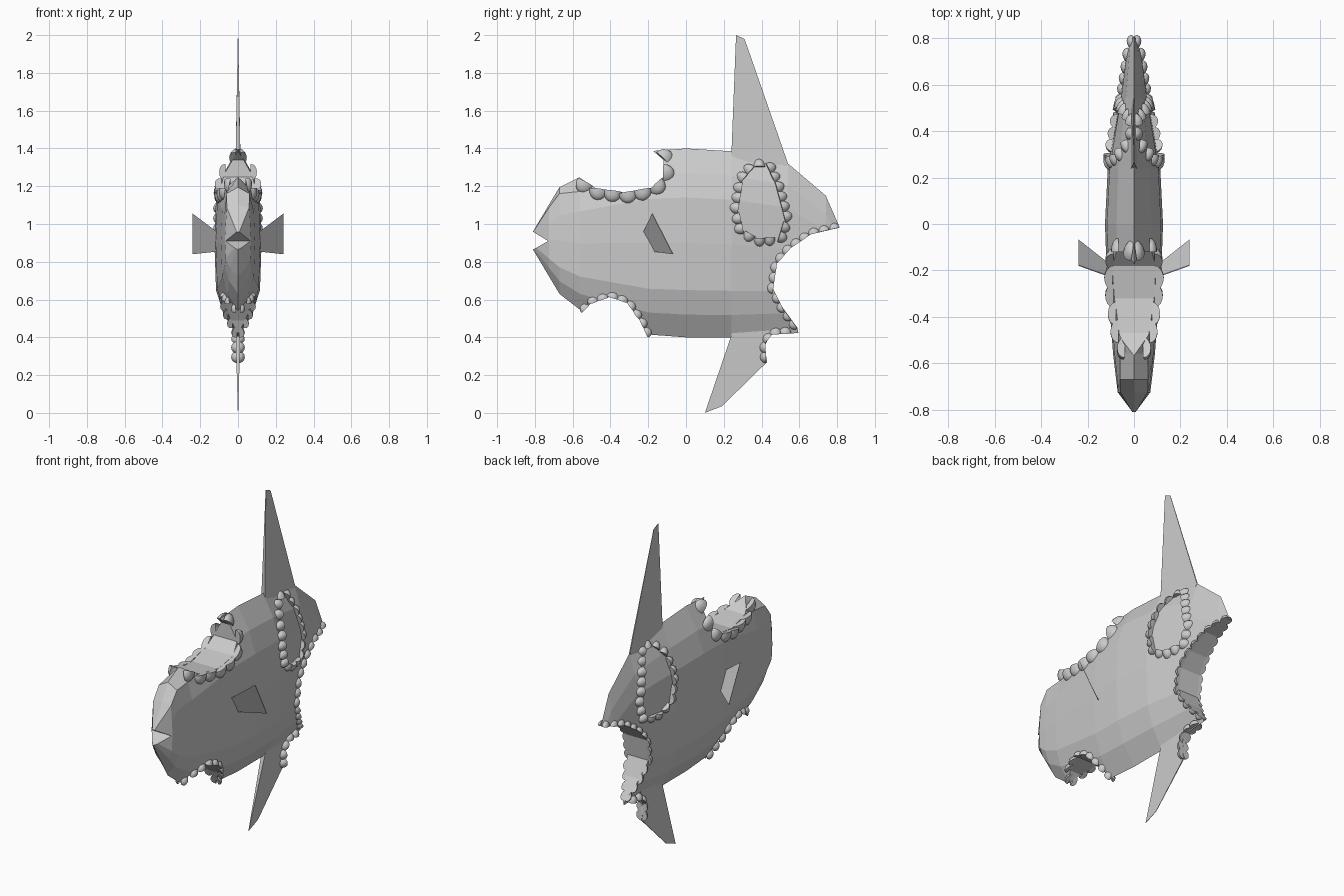
import bpy, bmesh, math
from mathutils import Vector
from mathutils.bvhtree import BVHTree

if "Cube" in bpy.data.objects:
    bpy.data.objects.remove(bpy.data.objects["Cube"])

grey = bpy.data.materials.new("pale_grey")
grey.diffuse_color = (0.6, 0.6, 0.6, 1)
grey.use_nodes = True
grey.node_tree.nodes["Principled BSDF"].inputs["Base Color"].default_value = grey.diffuse_color


def finish(name, bm, smooth=False):
    bmesh.ops.recalc_face_normals(bm, faces=bm.faces)
    me = bpy.data.meshes.new(name)
    bm.to_mesh(me)
    bm.free()
    me.materials.append(grey)
    for p in me.polygons:
        p.use_smooth = smooth
    ob = bpy.data.objects.new(name, me)
    bpy.context.collection.objects.link(ob)
    return ob


def add_slab(bm, pts):
    """Side outline of (y, z, half thickness) turned into a solid slab."""
    rows = [[bm.verts.new((s * h, y, z)) for y, z, h in pts] for s in (1, -1)]
    bm.faces.new(rows[0])
    bm.faces.new(rows[1][::-1])
    n = len(pts)
    for i in range(n):
        j = (i + 1) % n
        bm.faces.new((rows[0][i], rows[1][i], rows[1][j], rows[0][j]))


# Body: cross sections lofted along y (y, top, bottom, half width, boxiness)
stations = [(-0.81, 0.96, 0.865, 0.008, 1), (-0.725, 1.103, 0.722, 0.07, 0.9),
            (-0.67, 1.195, 0.63, 0.077, 0.7), (-0.56, 1.25, 0.545, 0.09, 0.2),
            (-0.2, 1.385, 0.415, 0.118, 0), (0, 1.40, 0.40, 0.125, 0),
            (0.24, 1.385, 0.40, 0.113, 0), (0.54, 1.32, 0.42, 0.06, 0),
            (0.74, 1.15, 0.43, 0.032, 0), (0.81, 0.99, 0.44, 0.02, 0)]
bm = bmesh.new()
rings = []
for y, top, bot, w, box in stations:
    half = [(0.6 + 0.27 * box, 0.87 + 0.1 * box), (0.93, 0.74), (1, 0.5),
            (0.93, 0.25), (0.6, 0.12)]
    sec = [(0, 1)] + half + [(0, 0)] + [(-x, z) for x, z in reversed(half)]
    rings.append([bm.verts.new((x * w, y, bot + (top - bot) * z)) for x, z in sec])
for a, b in zip(rings, rings[1:]):
    for i in range(12):
        j = (i + 1) % 12
        bm.faces.new((a[i], a[j], b[j], b[i]))
bm.faces.new(rings[0])
bm.faces.new(rings[-1][::-1])
bmesh.ops.recalc_face_normals(bm, faces=bm.faces)
surface = BVHTree.FromBMesh(bm)
body = finish("body", bm)

# Bite edges (y, z)
top_bite = [(-0.57, 1.25), (-0.47, 1.185), (-0.32, 1.165), (-0.18, 1.19),
            (-0.12, 1.25), (-0.12, 1.34), (-0.19, 1.40)]
belly_bite = [(-0.55, 0.535), (-0.5, 0.585), (-0.4, 0.615), (-0.31, 0.585),
              (-0.24, 0.49), (-0.2, 0.405)]
tail_bite = [(0.81, 0.98), (0.66, 0.945), (0.55, 0.87), (0.48, 0.79),
             (0.46, 0.66), (0.51, 0.56), (0.59, 0.45)]
fin_bite = [(0.55, 0.425), (0.46, 0.42), (0.42, 0.37), (0.425, 0.27)]
side_wound = [(0.36, 1.30), (0.30, 1.23), (0.275, 1.08), (0.30, 0.97), (0.38, 0.925),
              (0.49, 0.93), (0.52, 1.03), (0.475, 1.2), (0.43, 1.30), (0.36, 1.30)]

# Cutter for the bites and the mouth
bm = bmesh.new()
for outline in (top_bite + [(-0.21, 1.6), (-0.59, 1.6)],
                belly_bite + [(-0.19, 0.2), (-0.57, 0.2)],
                tail_bite + [(0.62, 0.3), (1, 0.3), (1, 0.98)],
                [(-0.73, 0.91), (-0.83, 0.971), (-0.83, 0.853)]):
    add_slab(bm, [(y, z, 0.4) for y, z in outline])
cutter = finish("bite_cutter", bm)
cutter.hide_render = True
cutter.hide_viewport = True
mod = body.modifiers.new("bites", 'BOOLEAN')
mod.operation = 'DIFFERENCE'
mod.solver = 'EXACT'
mod.object = cutter

# Tall top fin and bitten bottom fin
bm = bmesh.new()
add_slab(bm, [(0.24, 1.36, 0.012), (0.265, 2.0, 0.001), (0.31, 1.98, 0.001),
              (0.54, 1.32, 0.003), (0.5, 1.24, 0.015), (0.27, 1.26, 0.015)])
finish("top_fin", bm)
bm = bmesh.new()
add_slab(bm, [(0.24, 0.41, 0.012), (0.10, 0.0, 0.001), (0.19, 0.035, 0.001),
              (0.43, 0.27, 0.003), (0.415, 0.35, 0.008), (0.45, 0.42, 0.01),
              (0.45, 0.47, 0.015), (0.26, 0.47, 0.015)])
finish("bottom_fin", bm)

# Side fins: thin four-cornered plates
for side, name in ((1, "right_side_fin"), (-1, "left_side_fin")):
    bm = bmesh.new()
    quad = [(0.10, -0.23, 0.95), (0.10, -0.18, 0.855),
            (0.24, -0.07, 0.84), (0.24, -0.18, 1.055)]
    front = [bm.verts.new((side * x, y, z)) for x, y, z in quad]
    back = [bm.verts.new((side * x, y + 0.004, z)) for x, y, z in quad]
    bm.faces.new(front)
    bm.faces.new(back[::-1])
    for i in range(4):
        j = (i + 1) % 4
        bm.faces.new((front[i], back[i], back[j], front[j]))
    finish(name, bm)


def add_scale(bm, c, t, n, o, a, b, d):
    """Quarter-ellipsoid petal: a along the rim, b away from it, d outward."""
    U, V = 8, 4
    for side in (1, -1):
        def vert(u, v):
            p = (c + t * a * math.cos(u) + n * b * math.sin(u) * math.cos(v)
                 + o * d * math.sin(u) * math.sin(v))
            return bm.verts.new((p.x * side, p.y, p.z))
        ends = vert(0, 0), vert(math.pi, 0)
        grid = [[vert(math.pi * i / U, math.pi / 2 * k / V) for k in range(V + 1)]
                for i in range(1, U)]
        for g, h in zip(grid, grid[1:]):
            for k in range(V):
                bm.faces.new((g[k], g[k + 1], h[k + 1], h[k]))
        for k in range(V):
            bm.faces.new((ends[0], grid[0][k + 1], grid[0][k]))
            bm.faces.new((ends[1], grid[-1][k], grid[-1][k + 1]))
        # flat face along the rim
        bm.faces.new([ends[0]] + [g[V] for g in grid] + [ends[1]])


def rim(name, path, centre, count, a, b, d):
    """Row of petals spaced evenly along a bite edge, on both sides."""
    pts = [Vector((0, y, z)) for y, z in path]
    lens = [(q - p).length for p, q in zip(pts, pts[1:])]
    mid = Vector((0, *centre))
    bm = bmesh.new()
    for i in range(count):
        s, k = sum(lens) * (i + 0.5) / count, 0
        while s > lens[k] and k < len(lens) - 1:
            s -= lens[k]
            k += 1
        t = (pts[k + 1] - pts[k]).normalized()
        c = pts[k] + t * s
        n = Vector((0, -t.z, t.y))
        if n.dot(c - mid) < 0:
            n = -n
        probe = c + n * b * 0.4
        hit, normal, _, _ = surface.ray_cast(Vector((1, probe.y, probe.z)), Vector((-1, 0, 0)))
        o = Vector((1, 0, 0))
        if hit:
            o = (o + normal).normalized()
            n = (n - o * n.dot(o)).normalized()
            c.x = max(hit.x - 0.006, 0.004)
        else:
            c.x = 0.004
        add_scale(bm, c, t, n, o, a, b, d)
    ob = finish(name, bm, True)
    bpy.context.view_layer.objects.active = ob
    ob.select_set(True)
    bpy.ops.object.shade_smooth_by_angle(angle=math.radians(50))
    ob.select_set(False)


top_rim = [(-0.565, 1.235)] + top_bite[1:-1] + [(-0.15, 1.37)]
rim("top_bite_scales", top_rim, (-0.36, 1.35), 8, 0.05, 0.06, 0.035)
rim("belly_bite_scales", belly_bite, (-0.38, 0.42), 9, 0.032, 0.03, 0.028)
rim("tail_bite_scales", tail_bite, (0.8, 0.65), 14, 0.031, 0.032, 0.025)
rim("fin_bite_scales", fin_bite, (0.56, 0.3), 5, 0.032, 0.032, 0.032)
rim("side_wound_scales", side_wound, (0.4, 1.11), 19, 0.032, 0.046, 0.034)
